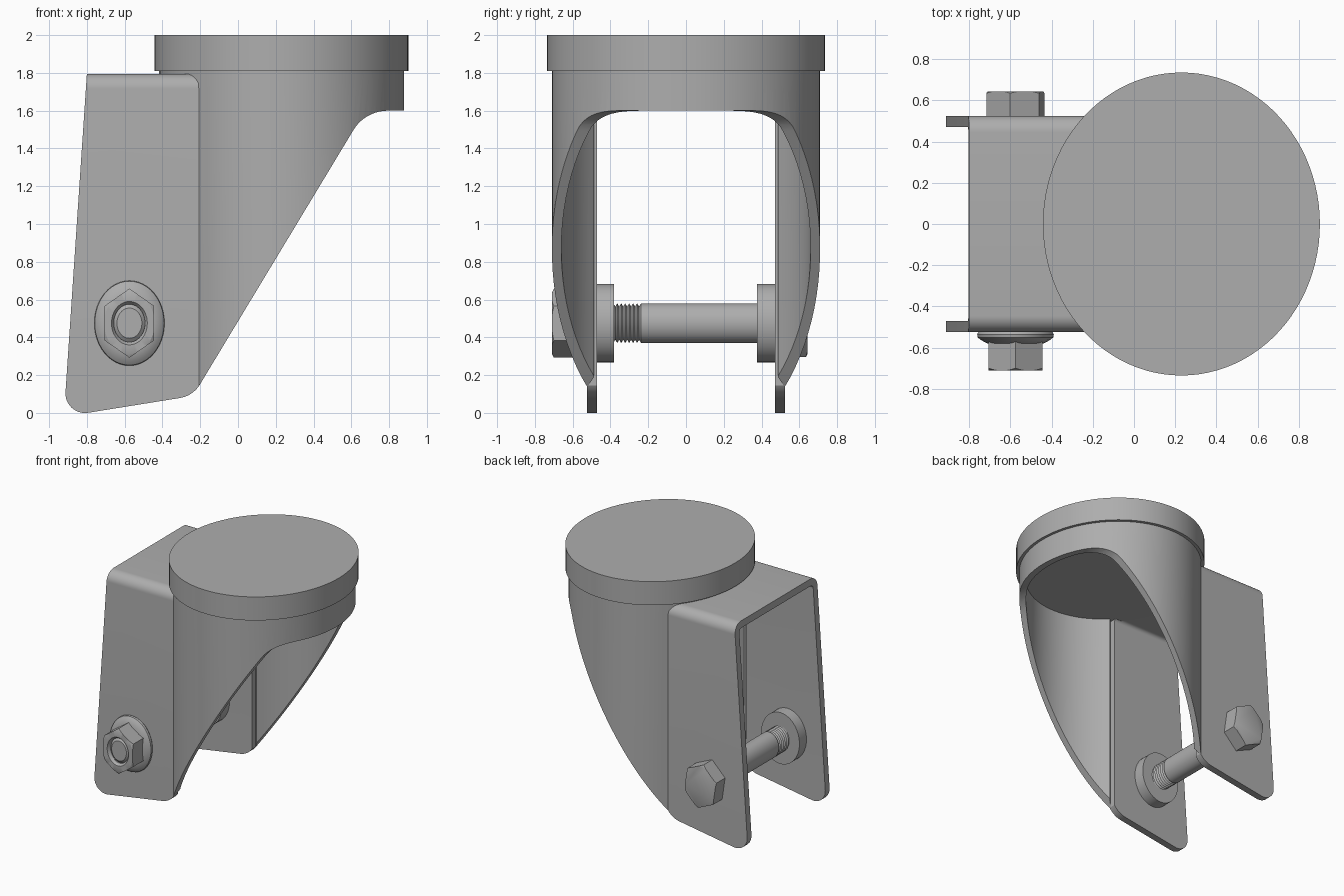
import bpy, bmesh, math
from math import sin, cos, radians, pi
from mathutils import Vector

if "Cube" in bpy.data.objects:
    bpy.data.objects.remove(bpy.data.objects["Cube"])

steel = bpy.data.materials.new("grey steel")
steel.use_nodes = True
GREY = (0.42, 0.42, 0.42, 1)
steel.diffuse_color = GREY
steel.node_tree.nodes["Principled BSDF"].inputs["Base Color"].default_value = GREY

# Bolt axis position and its sideways flattening
BOLT_X, BOLT_Z, FLAT = -0.575, 0.475, 0.826
SWIVEL_X = 0.23


def finish(name, bm):
    bmesh.ops.recalc_face_normals(bm, faces=bm.faces)
    mesh = bpy.data.meshes.new(name)
    bm.to_mesh(mesh)
    bm.free()
    mesh.materials.append(steel)
    obj = bpy.data.objects.new(name, mesh)
    bpy.context.collection.objects.link(obj)
    smooth(obj)
    return obj


def smooth(obj):
    obj.data.shade_smooth()
    obj.data.set_sharp_from_angle(angle=radians(30))


def prism(name, points, lo, hi, place):
    """Extrude a 2D outline from lo to hi; place maps (a, b, depth) to xyz."""
    bm = bmesh.new()
    rings = [[bm.verts.new(place(a, b, d)) for a, b in points] for d in (lo, hi)]
    for ring in rings:
        bm.faces.new(ring)
    n = len(points)
    for i in range(n):
        j = (i + 1) % n
        bm.faces.new((rings[0][i], rings[0][j], rings[1][j], rings[1][i]))
    return finish(name, bm)


def lathe(name, profile, closed=False, steps=48):
    """Turn a (radius, y) profile around the bolt axis."""
    bm = bmesh.new()
    rings = []
    for r, y in profile:
        rings.append([bm.verts.new((BOLT_X + FLAT * r * cos(2 * pi * k / steps), y,
                                    BOLT_Z + r * sin(2 * pi * k / steps)))
                      for k in range(steps)])
    pairs = list(zip(rings, rings[1:]))
    if closed:
        pairs.append((rings[-1], rings[0]))
    else:
        bm.faces.new(rings[0])
        bm.faces.new(rings[-1])
    for a, b in pairs:
        for k in range(steps):
            m = (k + 1) % steps
            bm.faces.new((a[k], a[m], b[m], b[k]))
    return finish(name, bm)


def rounded(corners, steps=10):
    """Outline from (x, y, tangent length) corners, curved where the length is set."""
    out = []
    for i, (x, y, t) in enumerate(corners):
        p = Vector((x, y))
        if not t:
            out.append(p)
            continue
        before = Vector(corners[i - 1][:2])
        after = Vector(corners[(i + 1) % len(corners)][:2])
        a = p + (before - p).normalized() * t
        b = p + (after - p).normalized() * t
        w = (a - b).length / (2 * t)  # rational weight gives a true arc
        for k in range(steps + 1):
            s = k / steps
            c0, c1, c2 = (1 - s) ** 2, 2 * s * (1 - s) * w, s * s
            out.append((a * c0 + p * c1 + b * c2) / (c0 + c1 + c2))
    return out


def intersect(obj, cutter):
    mod = obj.modifiers.new("trim", "BOOLEAN")
    mod.operation, mod.object, mod.solver = "INTERSECT", cutter, "EXACT"
    bpy.context.view_layer.update()
    graph = bpy.context.evaluated_depsgraph_get()
    mesh = bpy.data.meshes.new_from_object(obj.evaluated_get(graph))
    obj.modifiers.clear()
    obj.data = mesh
    smooth(obj)


def arc(rx, ry, start, end, steps):
    return [(SWIVEL_X + rx * cos(start + (end - start) * k / steps),
             ry * sin(start + (end - start) * k / steps)) for k in range(steps + 1)]


def upright(a, b, d):
    return (a, b, d)


def along_x(a, b, d):
    return (d, a, b)


def along_y(a, b, d):
    return (a, d, b)


# Swivel cap and the plate under it
prism("swivel_cap", arc(0.672, 0.735, 0, 2 * pi, 96)[:-1], 1.81, 2.0, upright)
prism("swivel_plate", arc(0.648, 0.708, 0, 2 * pi, 96)[:-1], 1.735, 1.82, upright)

# Side outline that trims both fork parts
side = rounded([(-0.793, 1.9, 0), (-0.922, -0.02, 0.13), (-0.238, 0.09, 0.07),
                (0.673, 1.6, 0.12), (1.1, 1.6, 0), (1.1, 1.9, 0)])
cutter = prism("fork_outline_cutter", side, -1, 1, along_y)

# Curved fork shell
end = math.acos(-0.44 / 0.65)
ring = arc(0.65, 0.71, -end, end, 72) + arc(0.60, 0.66, end, -end, 72)
shell = prism("fork_shell", ring, -0.2, 1.82, upright)
intersect(shell, cutter)

# Folded channel with the two fork legs
channel = rounded([(-0.525, -0.2, 0), (-0.525, 1.795, 0.08), (0.525, 1.795, 0.08),
                   (0.525, -0.2, 0), (0.47, -0.2, 0), (0.47, 1.74, 0.03),
                   (-0.47, 1.74, 0.03), (-0.47, -0.2, 0)])
legs = prism("fork_legs", channel, -1.2, -0.205, along_x)
intersect(legs, cutter)
bpy.data.objects.remove(cutter)

# Axle bolt with threaded end
threads = []
for k in range(7):
    y = -0.385 + 0.021 * k
    threads += [(0.105, y), (0.088, y + 0.0105)]
lathe("axle_bolt", [(0.08, -0.695), (0.1, -0.68), (0.1, -0.39)] + threads
      + [(0.105, -0.238), (0.105, 0.54)])

# Inner spacers against the legs
for name, y0, y1 in (("front_spacer", -0.475, -0.38), ("back_spacer", 0.375, 0.475)):
    lathe(name, [(0.207, y0), (0.207, y1)])


def hexagon(name, radius, turn, lo, hi):
    pts = [(BOLT_X + FLAT * radius * cos(turn + k * pi / 3),
            BOLT_Z + radius * sin(turn + k * pi / 3)) for k in range(6)]
    return prism(name, pts, lo, hi, along_y)


# Flanged nut on the front leg
lathe("nut_flange", [(0.215, -0.52), (0.225, -0.535), (0.222, -0.55),
                     (0.205, -0.562), (0.165, -0.58)])
nut = hexagon("nut", 0.183, pi / 2, -0.8, -0.4)
blank = lathe("nut_cutter", [(0.3, -0.53), (0.3, -0.64), (0.162, -0.71),
                             (0.115, -0.71), (0.1, -0.69), (0.1, -0.53)], closed=True)
intersect(nut, blank)
bpy.data.objects.remove(blank)

# Bolt head on the back leg
head = hexagon("bolt_head", 0.182, radians(40), 0.4, 0.8)
blank = lathe("head_cutter", [(0.3, 0.52), (0.3, 0.58), (0.165, 0.642)])
intersect(head, blank)
bpy.data.objects.remove(blank)
